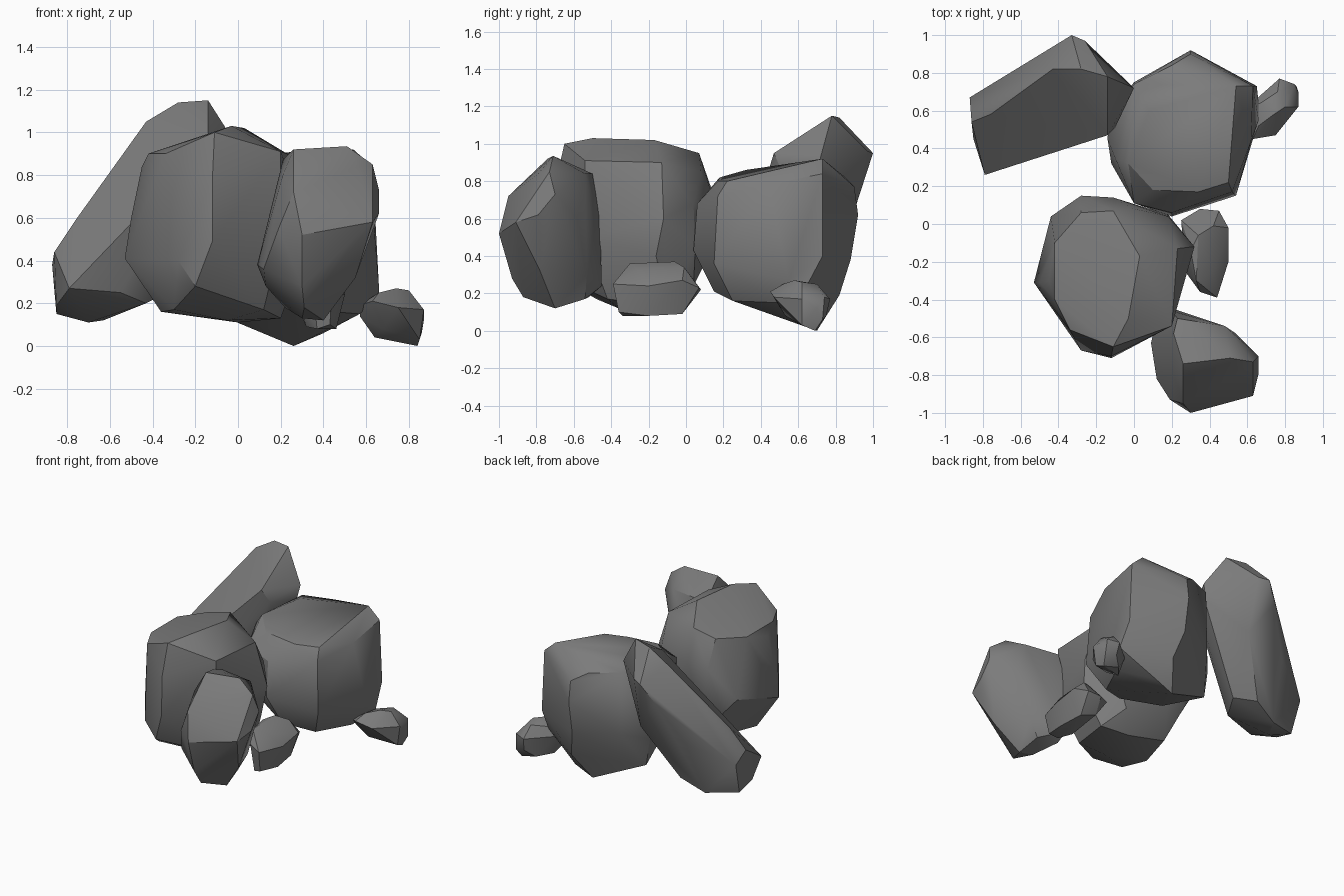
import bpy, bmesh
from math import radians

stone = bpy.data.materials.new("stone")
stone.diffuse_color = (.2, .2, .2, 1)


def rock(name, *rings):
    """Chiselled boulder: convex hull wrapped round a few rings of corner points."""
    bm = bmesh.new()
    for ring in rings:
        for p in ring:
            bm.verts.new(p)
    res = bmesh.ops.convex_hull(bm, input=bm.verts)
    loose = {g for g in res["geom_interior"] + res["geom_unused"]
             if isinstance(g, bmesh.types.BMVert) and not g.link_faces}
    bmesh.ops.delete(bm, geom=list(loose), context='VERTS')
    # merge nearly flat neighbours into larger facets
    bmesh.ops.dissolve_limit(bm, angle_limit=radians(4), verts=bm.verts, edges=bm.edges)
    bmesh.ops.recalc_face_normals(bm, faces=bm.faces)
    me = bpy.data.meshes.new(name)
    bm.to_mesh(me)
    bm.free()
    me.materials.append(stone)
    ob = bpy.data.objects.new(name, me)
    bpy.context.collection.objects.link(ob)
    bpy.ops.object.select_all(action='DESELECT')
    ob.select_set(True)
    bpy.context.view_layer.objects.active = ob
    bpy.ops.object.shade_smooth_by_angle(angle=radians(30))
    return ob


# Large boulder, back right (rings: top, shoulder, middle, base)
rock("back_boulder",
     [(.08, .60, .90), (.54, .73, .92), (.62, .44, .78), (.50, .22, .80),
      (.34, .17, .80), (.10, .18, .82), (-.03, .32, .86)],
     [(0, .74, .85), (.20, .84, .83), (.30, .90, .77), (.63, .73, .84),
      (.52, .17, .72), (.20, .06, .68), (0, .11, .72), (-.10, .35, .77)],
     [(.65, .73, .40), (.66, .55, .27), (.54, .15, .36), (.20, .04, .43),
      (0, .12, .43), (-.12, .32, .40), (-.14, .45, .60), (-.13, .60, .35),
      (0, .75, .40), (.30, .92, .62), (.30, .88, .38)],
     [(.26, .70, 0), (.40, .70, .06), (.66, .64, .23), (.57, .50, .15),
      (.45, .25, .16), (.25, .15, .21), (.05, .35, .14), (-.10, .60, .15),
      (.35, .82, .19)])

# Large boulder, front left
rock("front_boulder",
     [(-.11, .07, .95), (.03, -.17, 1.02), (-.03, -.50, 1.03), (-.11, -.65, 1.0),
      (-.34, -.56, .90), (-.42, -.40, .90), (-.42, -.10, .90), (-.28, .06, .91)],
     [(.23, -.13, .90), (.20, -.54, .91), (.18, .04, .68), (0, .08, .85),
      (-.45, -.30, .84), (-.28, .15, .72), (-.12, -.70, .78)],
     [(.32, -.12, .60), (.30, -.16, .40), (.20, -.54, .50), (-.12, -.71, .49),
      (-.28, -.67, .40), (-.53, -.31, .41), (-.50, -.31, .60), (-.44, .04, .50),
      (-.36, .09, .40), (-.20, .11, .38), (.18, .05, .45), (-.11, .14, .72)],
     [(-.20, -.66, .28), (-.36, -.30, .16), (-.30, -.48, .17), (-.05, -.36, .12),
      (.12, -.42, .17), (.20, -.10, .13), (0, -.05, .11), (-.30, -.05, .18),
      (.10, .04, .24)])

# Long slab leaning against the back boulder (rings: high end, belly, low end)
rock("leaning_rock",
     [(-.43, .82, 1.05), (-.28, .82, 1.14), (-.14, .78, 1.15), (-.33, 1.0, .95),
      (-.26, .97, .96), (-.12, .79, 1.08), (0, .72, .93), (-.14, .47, .95),
      (-.10, .51, .86), (-.02, .70, .82), (-.41, .95, .82)],
     [(-.58, .83, .52), (-.76, .58, .59), (-.65, .66, .72), (-.38, .40, .52),
      (-.12, .58, .68), (-.25, .88, .58), (-.35, .60, .24)],
     [(-.87, .67, .38), (-.86, .54, .44), (-.79, .26, .27), (-.85, .45, .19),
      (-.85, .60, .15), (-.70, .55, .11), (-.63, .68, .12), (-.43, .45, .20),
      (-.55, .36, .25), (-.46, .72, .20)])

# Upright rock, front right
rock("front_rock",
     [(.21, -.58, .87), (.26, -.74, .92), (.51, -.71, .935), (.48, -.54, .84),
      (.23, -.50, .84), (.63, -.73, .85), (.56, -.79, .84), (.21, -.80, .80)],
     [(.66, -.70, .73), (.66, -.79, .62), (.63, -.91, .58), (.30, -.98, .60),
      (.26, -.95, .72), (.19, -.93, .55), (.15, -.65, .62), (.54, -.58, .60),
      (.20, -.46, .60), (.30, -1.0, .52)],
     [(.09, -.63, .38), (.12, -.50, .35), (.21, -.45, .24), (.12, -.82, .36),
      (.45, -.53, .30), (.55, -.78, .32), (.30, -.93, .28)],
     [(.13, -.62, .28), (.30, -.68, .13), (.40, -.70, .12), (.31, -.87, .18),
      (.22, -.52, .18), (.38, -.54, .17)])

# Small stone beside the boulders
rock("side_stone",
     [(.33, -.30, .36), (.42, -.26, .33), (.34, -.06, .37), (.42, -.01, .34),
      (.30, -.14, .36)],
     [(.44, -.39, .25), (.35, -.36, .28), (.50, -.20, .24), (.50, -.02, .27),
      (.45, .07, .23), (.35, .08, .22), (.25, .02, .24), (.27, -.25, .25)],
     [(.43, -.36, .10), (.37, -.34, .08), (.46, -.20, .08), (.44, -.02, .09),
      (.33, 0, .12), (.32, -.25, .09)])

# Small stone at the far right
rock("far_stone",
     [(.66, .52, .25), (.74, .58, .27), (.80, .62, .26), (.76, .70, .25),
      (.67, .64, .24)],
     [(.57, .50, .19), (.63, .45, .21), (.75, .47, .18), (.87, .62, .17),
      (.87, .70, .12), (.85, .74, .18), (.77, .77, .17), (.60, .62, .18)],
     [(.84, .69, 0), (.85, .62, .03), (.86, .73, .06), (.78, .75, .08),
      (.64, .60, .04), (.68, .53, .08), (.57, .54, .14), (.72, .70, .03)])
